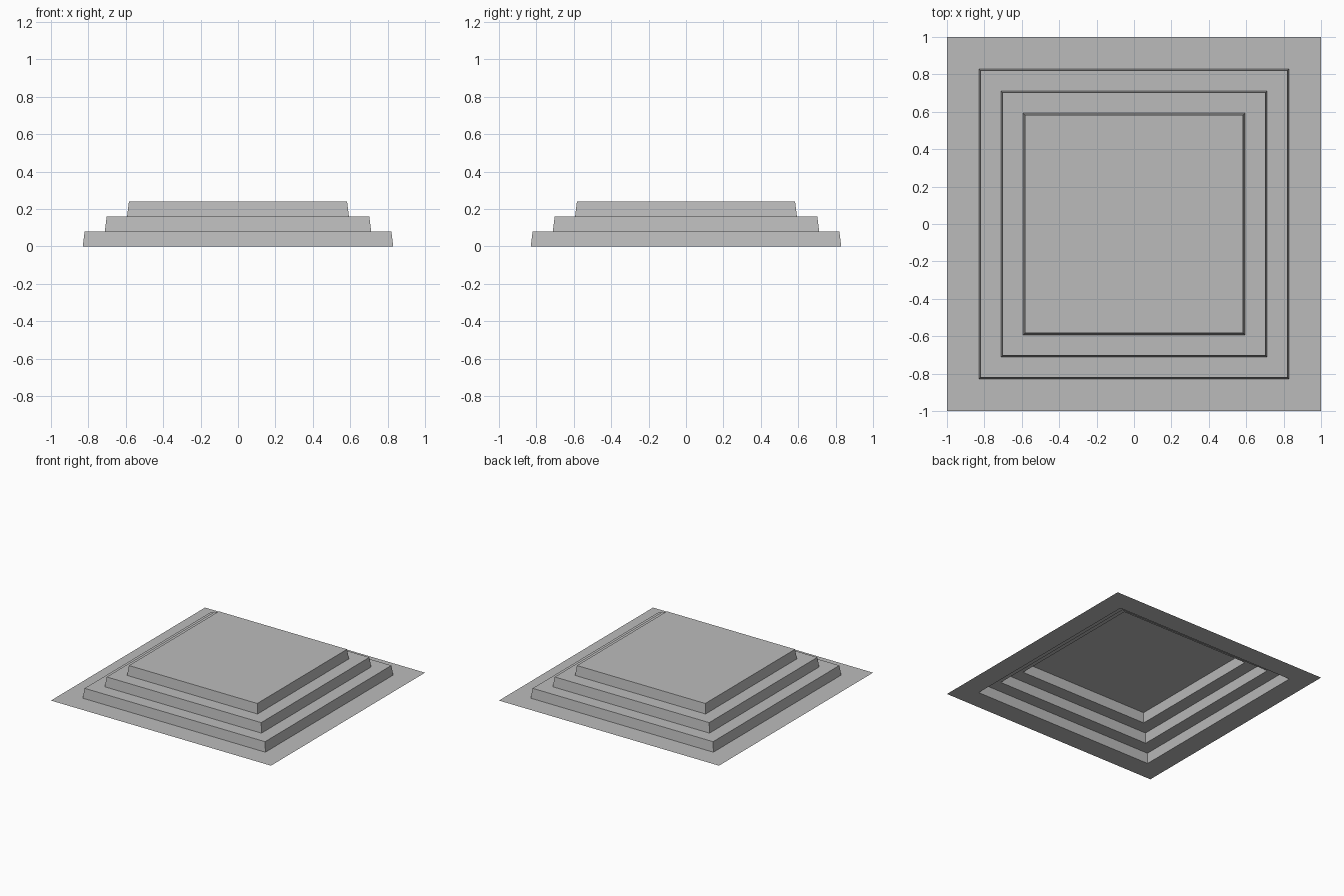
import bpy
import bmesh

cube = bpy.data.objects.get("Cube")
if cube:
    bpy.data.objects.remove(cube, do_unlink=True)

# Stone colour
grey = bpy.data.materials.new("plain_grey")
grey.use_nodes = True
colour = (0.5, 0.5, 0.5, 1)
grey.diffuse_color = colour
grey.node_tree.nodes["Principled BSDF"].inputs["Base Color"].default_value = colour

STEP_HEIGHT = 0.08
TAPER = 0.01
STEP_HALF_WIDTHS = (0.83, 0.712, 0.593)


def square_ring(bm, half, z):
    """Four corners of a level square."""
    corners = ((-1, -1), (1, -1), (1, 1), (-1, 1))
    return [bm.verts.new((x * half, y * half, z)) for x, y in corners]


def bridge(bm, outer, inner):
    """Join two square rings with four faces."""
    for i in range(4):
        j = (i + 1) % 4
        bm.faces.new((outer[i], outer[j], inner[j], inner[i]))


# Open sheet: flat border, then three tapered steps, hollow underneath
bm = bmesh.new()
ring = square_ring(bm, 1, 0)
for level, half in enumerate(STEP_HALF_WIDTHS):
    foot = square_ring(bm, half, level * STEP_HEIGHT)
    head = square_ring(bm, half - TAPER, (level + 1) * STEP_HEIGHT)
    bridge(bm, ring, foot)
    bridge(bm, foot, head)
    ring = head
bm.faces.new(ring)  # top deck

mesh = bpy.data.meshes.new("stepped_platform")
bm.to_mesh(mesh)
bm.free()
mesh.materials.append(grey)
platform = bpy.data.objects.new("stepped_platform", mesh)
bpy.context.collection.objects.link(platform)
